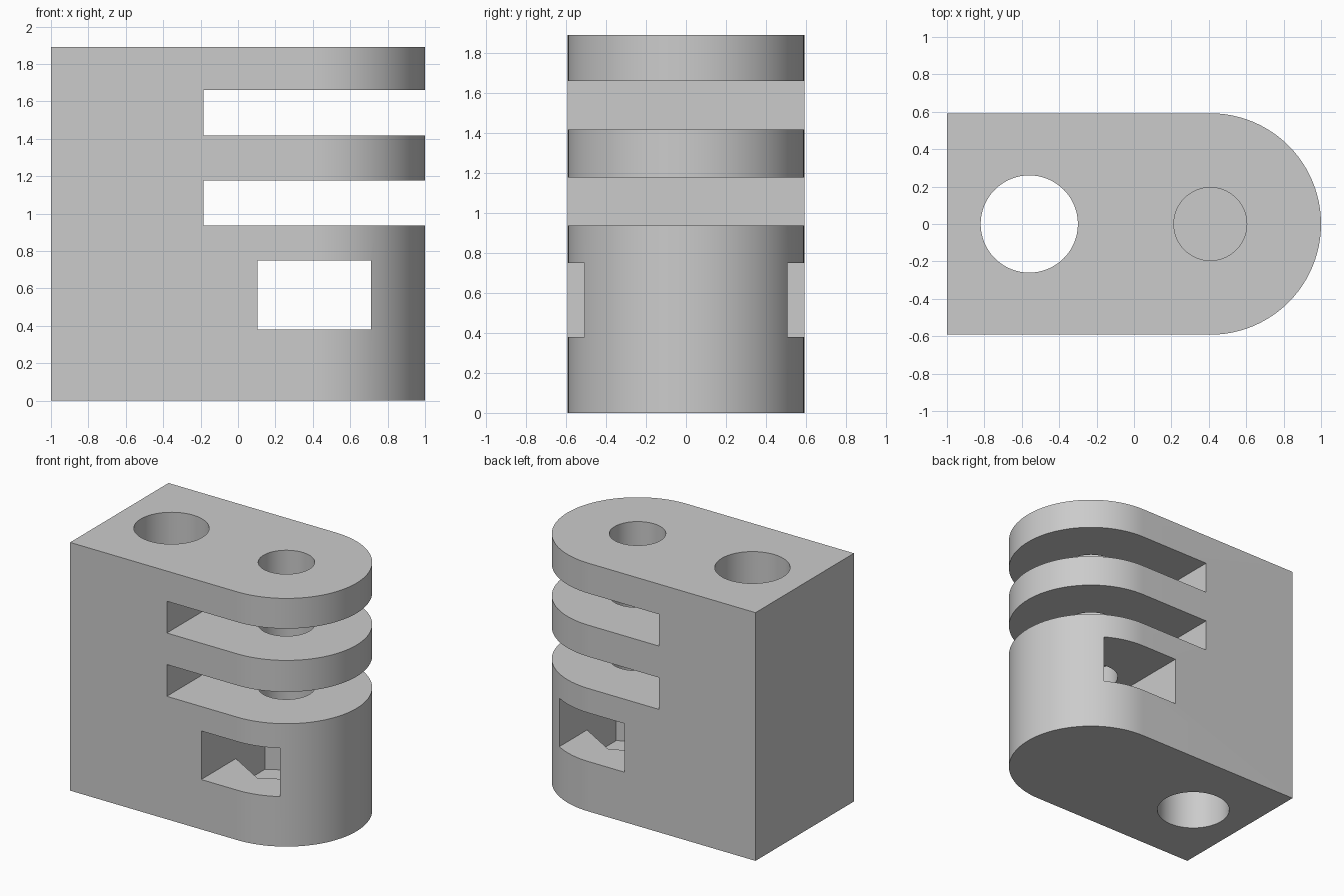
import bpy
import bmesh
from math import cos, sin, pi, radians

if "Cube" in bpy.data.objects:
    bpy.data.objects.remove(bpy.data.objects["Cube"], do_unlink=True)

HEIGHT = 1.89
HALF = 0.592            # half width and nose radius
BOLT_X = 0.408          # axis shared by the nose, bolt hole and nut pocket
FLAT = 0.303            # half the nut width across flats

grey = bpy.data.materials.new("grey plastic")
grey.use_nodes = True
grey.diffuse_color = (0.6, 0.6, 0.6, 1)
grey.node_tree.nodes["Principled BSDF"].inputs["Base Color"].default_value = (0.6, 0.6, 0.6, 1)


def prism(name, outline, z0, z1):
    """Extrude an anticlockwise outline from z0 to z1."""
    bm = bmesh.new()
    base = bm.faces.new([bm.verts.new((x, y, z0)) for x, y in outline])
    top = bmesh.ops.extrude_face_region(bm, geom=[base])["geom"]
    for v in top:
        if isinstance(v, bmesh.types.BMVert):
            v.co.z = z1
    bmesh.ops.recalc_face_normals(bm, faces=bm.faces)
    mesh = bpy.data.meshes.new(name)
    bm.to_mesh(mesh)
    bm.free()
    mesh.materials.append(grey)
    obj = bpy.data.objects.new(name, mesh)
    bpy.context.collection.objects.link(obj)
    return obj


def ring(x, radius, sides, start=0.0):
    return [(x + radius * cos(start + 2 * pi * i / sides),
             radius * sin(start + 2 * pi * i / sides)) for i in range(sides)]


def box(x0, x1):
    return [(x0, -1), (x1, -1), (x1, 1), (x0, 1)]


# Body: square at one end, half round at the other
arc = [(BOLT_X + HALF * cos(a), HALF * sin(a))
       for a in (-pi / 2 + pi * i / 48 for i in range(49))]
body = prism("hinge_block", [(-1, -HALF)] + arc + [(-1, HALF)], 0, HEIGHT)

# Slots between the fingers, nut window, nut pocket and round holes
cutters = [
    prism("lower_slot", box(-0.185, 1.2), 0.936, 1.178),
    prism("upper_slot", box(-0.185, 1.2), 1.418, 1.66),
    prism("nut_window", box(BOLT_X - FLAT, BOLT_X + FLAT), 0.38, 0.75),
    prism("nut_pocket", ring(BOLT_X, FLAT / cos(pi / 6), 6, pi / 6), 0.165, 0.55),
    prism("bolt_hole", ring(BOLT_X, 0.195, 64), 0.6, 2.1),
    prism("pivot_hole", ring(-0.56, 0.26, 64), -0.2, 2.1),
]

bpy.ops.object.select_all(action='DESELECT')
bpy.context.view_layer.objects.active = body
body.select_set(True)
for cutter in cutters:
    cutter.hide_render = True
    cut = body.modifiers.new(cutter.name, 'BOOLEAN')
    cut.operation = 'DIFFERENCE'
    cut.solver = 'EXACT'
    cut.object = cutter
    bpy.ops.object.modifier_apply(modifier=cut.name)
    bpy.data.objects.remove(cutter, do_unlink=True)

bpy.ops.object.shade_smooth_by_angle(angle=radians(25))
